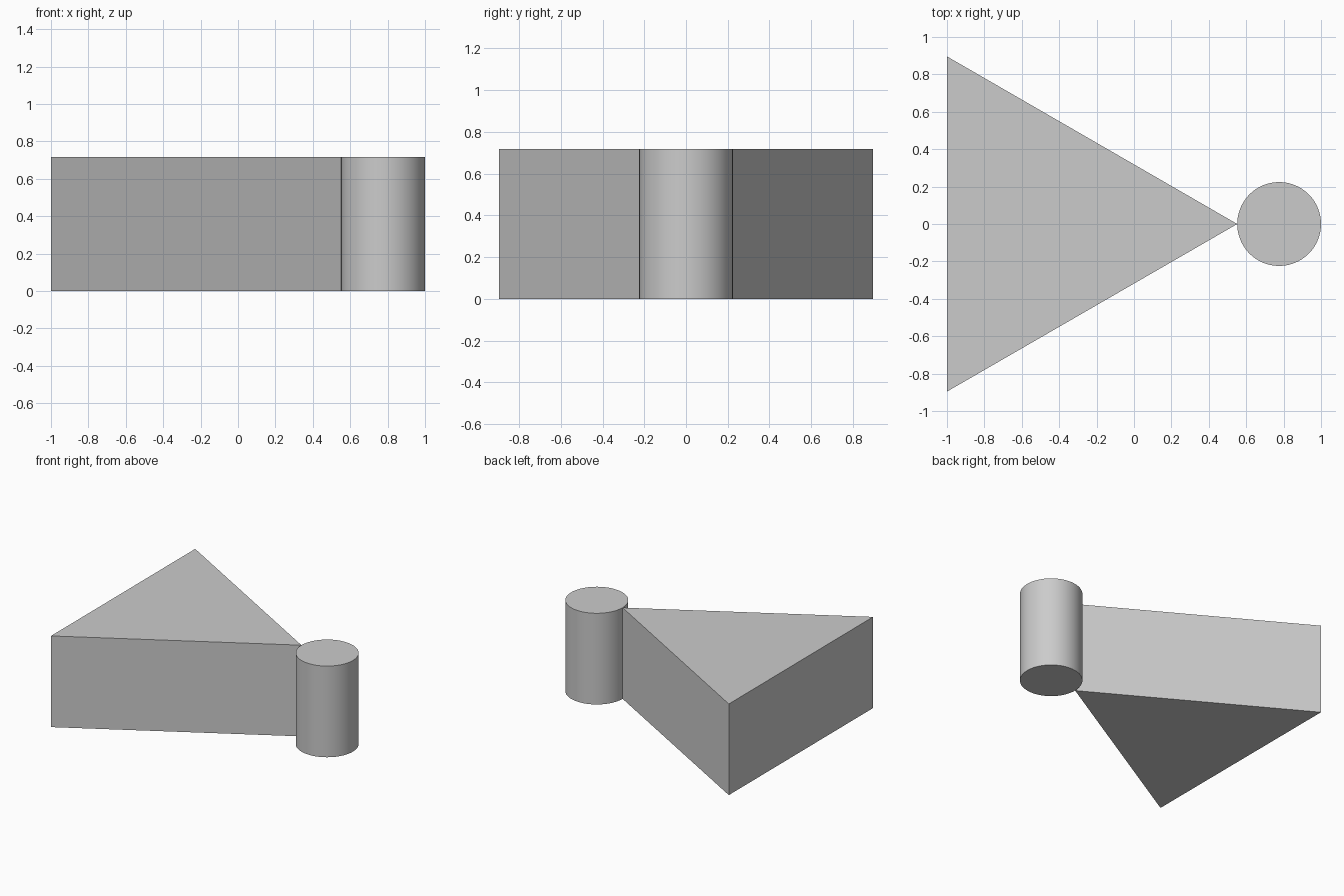
import bpy, bmesh
from math import sqrt, radians

if "Cube" in bpy.data.objects:
    bpy.data.objects.remove(bpy.data.objects["Cube"])

HEIGHT = 0.717
RADIUS = 0.224
HALF_SIDE = 0.896
APEX_X = -1 + HALF_SIDE * sqrt(3)

# Equilateral triangular prism, extruded up from its footprint
bm = bmesh.new()
footprint = [(-1, HALF_SIDE), (-1, -HALF_SIDE), (APEX_X, 0)]
base = bm.faces.new([bm.verts.new((x, y, 0)) for x, y in footprint])
extruded = bmesh.ops.extrude_face_region(bm, geom=[base], use_keep_orig=True)
top = [v for v in extruded["geom"] if isinstance(v, bmesh.types.BMVert)]
bmesh.ops.translate(bm, verts=top, vec=(0, 0, HEIGHT))
bmesh.ops.recalc_face_normals(bm, faces=bm.faces)
mesh = bpy.data.meshes.new("triangular_prism")
bm.to_mesh(mesh)
bm.free()
prism = bpy.data.objects.new("triangular_prism", mesh)
bpy.context.collection.objects.link(prism)

# Round post touching the tip of the prism
bpy.ops.mesh.primitive_cylinder_add(vertices=96, radius=RADIUS, depth=HEIGHT,
                                    location=(1 - RADIUS, 0, HEIGHT / 2))
post = bpy.context.object
post.name = "round_post"
bpy.ops.object.shade_smooth_by_angle(angle=radians(30))
